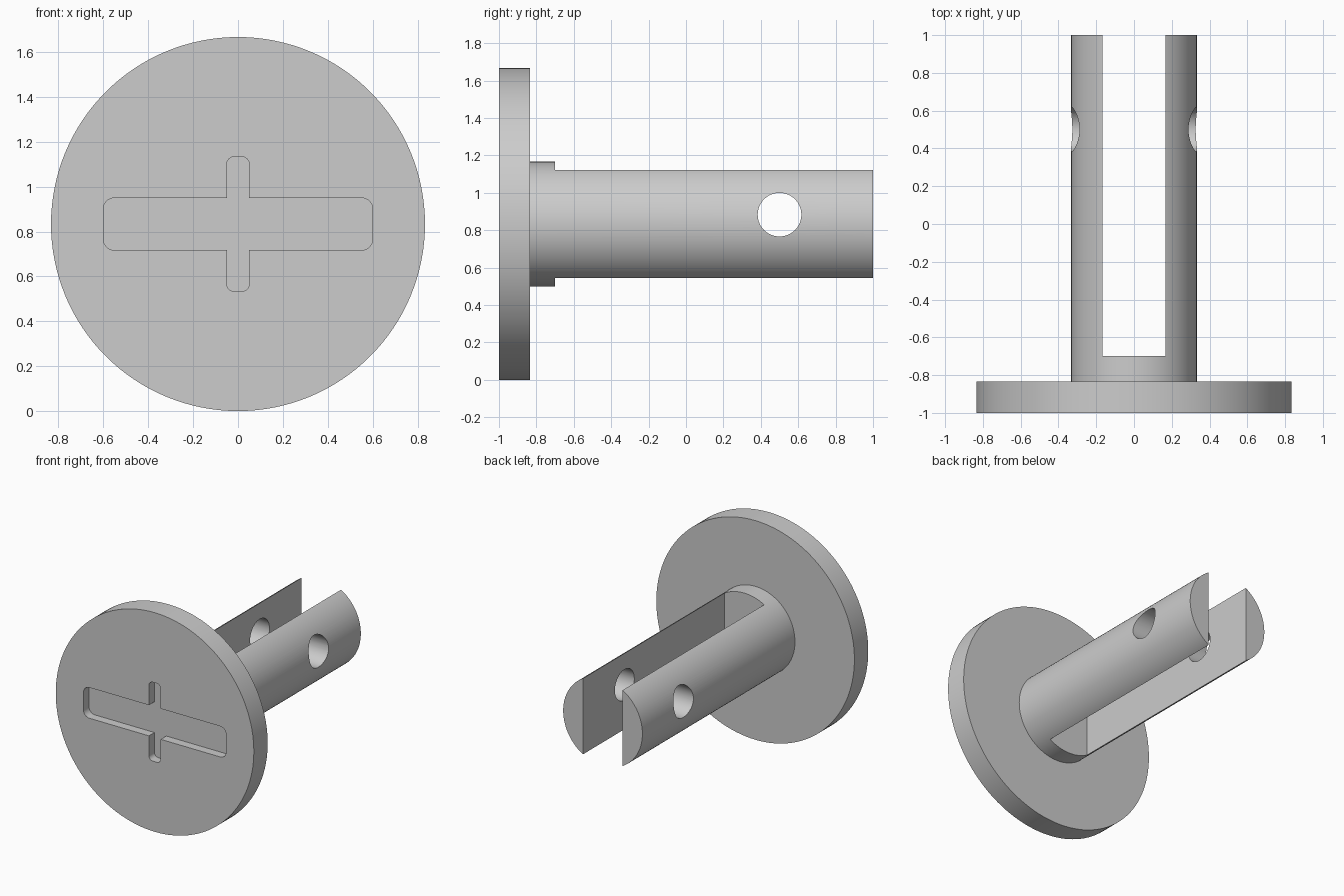
import bpy, bmesh, math

cube = bpy.data.objects.get("Cube")
if cube:
    bpy.data.objects.remove(cube, do_unlink=True)

U = 1 / 30            # design unit
CZ = 25 * U           # height of the axis

grey = bpy.data.materials.new("light grey")
grey.use_nodes = True
colour = (0.604, 0.604, 0.604, 1)
grey.diffuse_color = colour
grey.node_tree.nodes["Principled BSDF"].inputs["Base Color"].default_value = colour


def loft(name, loops):
    """Skin a series of equal point loops and cap both ends."""
    bm = bmesh.new()
    rings = [[bm.verts.new(p) for p in loop] for loop in loops]
    n = len(rings[0])
    for a, b in zip(rings, rings[1:]):
        for i in range(n):
            j = (i + 1) % n
            bm.faces.new((a[i], a[j], b[j], b[i]))
    bm.faces.new(rings[0])
    bm.faces.new(rings[-1])
    bmesh.ops.recalc_face_normals(bm, faces=bm.faces)
    mesh = bpy.data.meshes.new(name)
    bm.to_mesh(mesh)
    bm.free()
    obj = bpy.data.objects.new(name, mesh)
    bpy.context.collection.objects.link(obj)
    mesh.materials.append(grey)
    return obj


def circle(r, n):
    return [(r * math.cos(math.tau * i / n), r * math.sin(math.tau * i / n))
            for i in range(n)]


def rounded_rect(hx, hz, r, steps=8):
    pts = []
    for k, (sx, sz) in enumerate(((1, 1), (-1, 1), (-1, -1), (1, -1))):
        for i in range(steps + 1):
            a = (k + i / steps) * math.pi / 2
            pts.append((sx * (hx - r) + r * math.cos(a),
                        sz * (hz - r) + r * math.sin(a)))
    return pts


def along_y(outline, y):
    return [(x, y, CZ + z) for x, z in outline]


# Round head and shaft turned as one body
body = loft("headed_pin", [along_y(circle(r * U, 128), y) for r, y in
                           ((25, -1), (25, -1 + 5 * U), (10, -1 + 5 * U), (10, 1))])

cutters = []

# Crossed recess in the head
for name, hx, hz, r in (("wide_recess", 18, 3.5, 1.5), ("tall_recess", 1.5, 9, 1)):
    outline = rounded_rect(hx * U, hz * U, r * U)
    cutters.append(loft(name, [along_y(outline, y) for y in (-1.1, -1 + 2 * U)]))

# Fork slot through the shaft
slot = [(-5 * U, -0.5), (5 * U, -0.5), (5 * U, 0.5), (-5 * U, 0.5)]
cutters.append(loft("fork_slot", [along_y(slot, y) for y in (-0.7, 1.1)]))

# Cross hole through both prongs
cutters.append(loft("cross_hole", [[(x, 0.5 + y, CZ + 1.5 * U + z)
                                    for y, z in circle(3.5 * U, 64)]
                                   for x in (-0.5, 0.5)]))

bpy.ops.object.select_all(action="DESELECT")
bpy.context.view_layer.objects.active = body
body.select_set(True)
for cutter in cutters:
    cutter.hide_render = True
    mod = body.modifiers.new(cutter.name, "BOOLEAN")
    mod.operation = "DIFFERENCE"
    mod.solver = "EXACT"
    mod.object = cutter
    bpy.ops.object.modifier_apply(modifier=mod.name)
    bpy.data.objects.remove(cutter, do_unlink=True)

bpy.ops.object.shade_smooth_by_angle(angle=math.radians(30))
